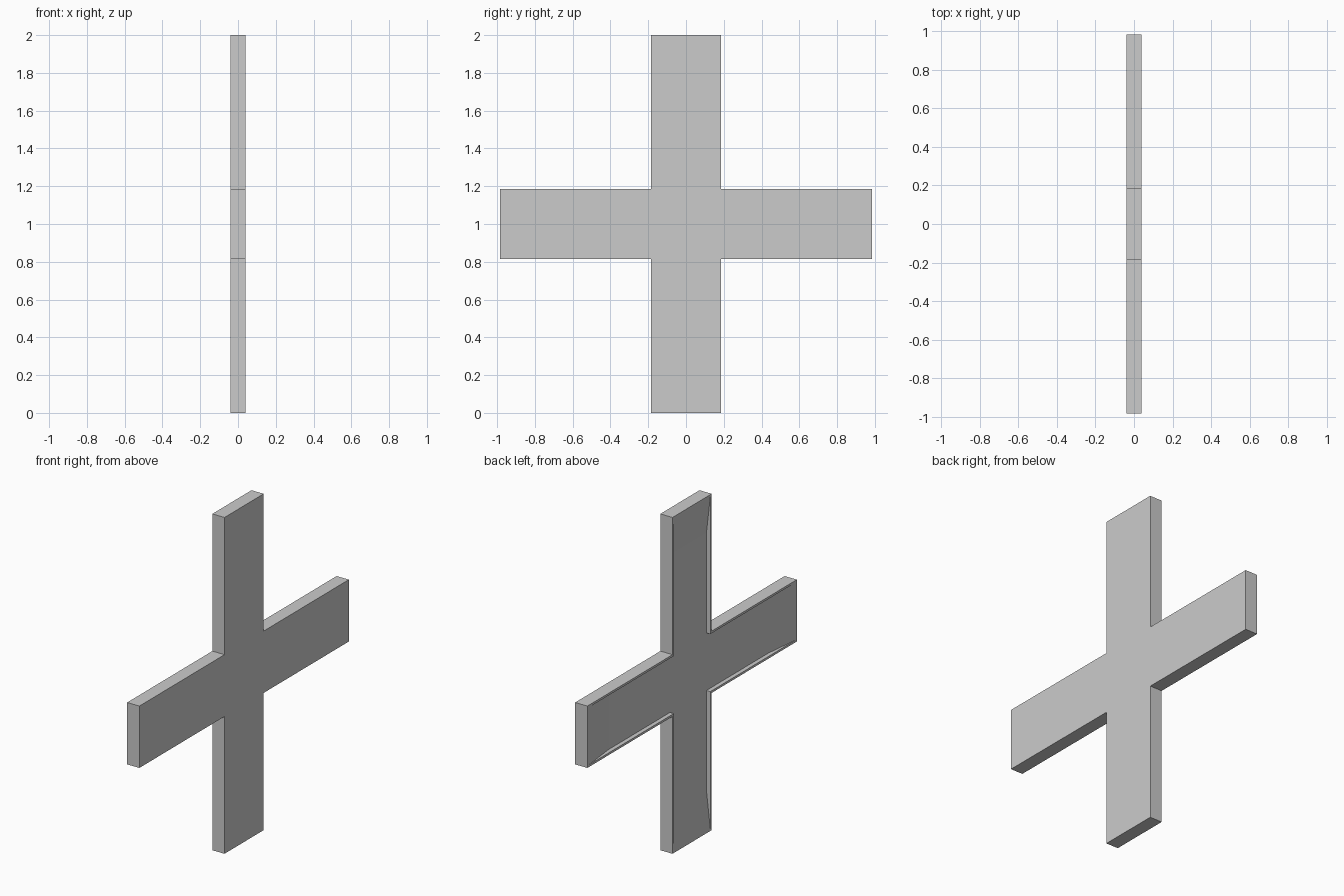
import bpy, bmesh

if "Cube" in bpy.data.objects:
    bpy.data.objects.remove(bpy.data.objects["Cube"])

W, H = 0.184, 0.04          # half width of the bars, half thickness
ARM, TALL, MID = 0.984, 1.0, 1.0
RIM, DEPTH, RAMP = 0.013, 0.025, 0.22


def prism(name, profile, axis, half):
    """Extrude a 2D profile symmetrically along x, y or z."""
    def put(a, b, d):
        return {'x': (d, a, MID + b),
                'y': (b, d, MID + a),
                'z': (b, a, MID + d)}[axis]
    bm = bmesh.new()
    low = [bm.verts.new(put(a, b, -half)) for a, b in profile]
    high = [bm.verts.new(put(a, b, half)) for a, b in profile]
    bm.faces.new(low)
    bm.faces.new(high)
    n = len(profile)
    for i in range(n):
        j = (i + 1) % n
        bm.faces.new((low[i], low[j], high[j], high[i]))
    bmesh.ops.recalc_face_normals(bm, faces=bm.faces)
    mesh = bpy.data.meshes.new(name)
    bm.to_mesh(mesh)
    bm.free()
    obj = bpy.data.objects.new(name, mesh)
    bpy.context.collection.objects.link(obj)
    return obj


# Cross-shaped plate
quarter = [(ARM, -W), (ARM, W), (W, W), (W, TALL), (-W, TALL), (-W, W)]
outline = quarter + [(-a, -b) for a, b in quarter]
plate = prism("cross_plate", outline, 'x', H)


# Shallow troughs in the back face, ramping up to the rim at the bar ends
def trough(name, length, axis):
    end = length - RIM
    slope = RAMP / DEPTH
    top = end + 0.01 * slope
    profile = [(-top, -H - 0.01), (top, -H - 0.01),
               (end - RAMP, -H + DEPTH), (RAMP - end, -H + DEPTH)]
    cutter = prism(name, profile, axis, W - RIM)
    cutter.hide_render = True
    cutter.hide_set(True)
    mod = plate.modifiers.new(name, 'BOOLEAN')
    mod.operation = 'DIFFERENCE'
    mod.solver = 'EXACT'
    mod.object = cutter
    return cutter


cutters = [trough("arm_trough", ARM, 'z'), trough("post_trough", TALL, 'y')]

# Bake the cuts and drop the cutters
deps = bpy.context.evaluated_depsgraph_get()
plate_mesh = bpy.data.meshes.new_from_object(plate.evaluated_get(deps))
plate.modifiers.clear()
plate.data = plate_mesh
for c in cutters:
    bpy.data.objects.remove(c)
